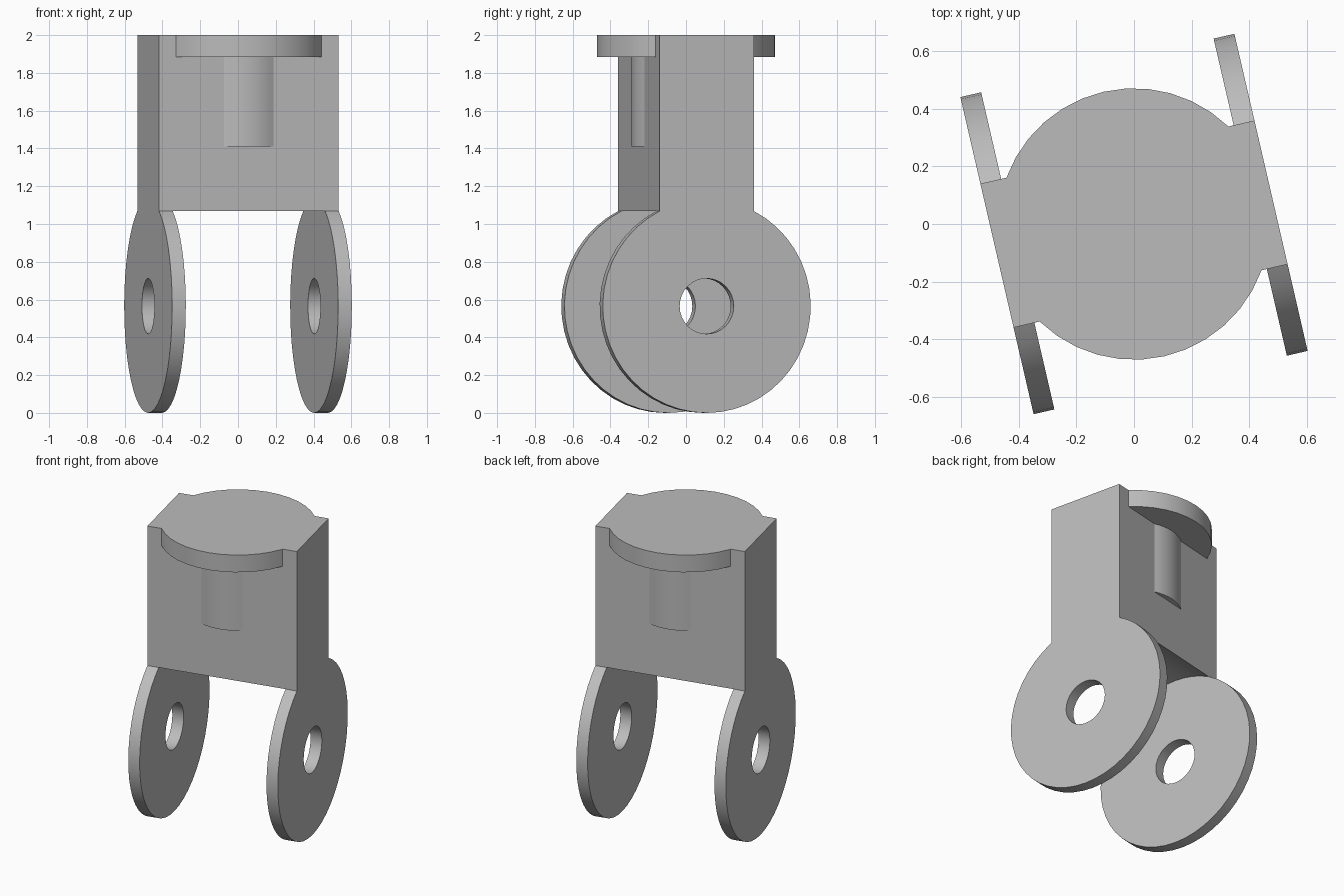
import bpy, bmesh, math

if "Cube" in bpy.data.objects:
    bpy.data.objects.remove(bpy.data.objects["Cube"], do_unlink=True)

TURN = math.radians(13)       # whole bracket is turned about z
HALF_W, HALF_D = 0.488, 0.256
CHEEK_IN = 0.414              # inner side of the cheeks
TOP, PIVOT_Z, LUG_R, HOLE_R = 2.0, 0.565, 0.565, 0.147

grey = bpy.data.materials.new("plain grey")
grey.use_nodes = True
colour = (0.5, 0.5, 0.5, 1)
grey.diffuse_color = colour
grey.node_tree.nodes["Principled BSDF"].inputs["Base Color"].default_value = colour


def arc(radius, start, end, steps, cy=0.0):
    """Points along an arc, angles in radians."""
    angles = [start + (end - start) * i / steps for i in range(steps + 1)]
    return [(radius * math.cos(a), cy + radius * math.sin(a)) for a in angles]


def prism(name, loops, low, high, axis):
    """Solid from closed outlines (outer first, then holes) between low and high."""
    bm = bmesh.new()

    def place(p, d):
        return (d, p[0], p[1]) if axis == "x" else (p[0], p[1], d)

    caps = [[], []]
    for loop in loops:
        rings = [[bm.verts.new(place(p, d)) for p in loop] for d in (low, high)]
        n = len(loop)
        for i in range(n):
            j = (i + 1) % n
            bm.faces.new((rings[0][i], rings[0][j], rings[1][j], rings[1][i]))
            for cap, ring in zip(caps, rings):
                cap.append(bm.edges.get((ring[i], ring[j])))
    for cap in caps:
        bmesh.ops.triangle_fill(bm, edges=cap, use_beauty=True)
    bmesh.ops.recalc_face_normals(bm, faces=bm.faces[:])
    mesh = bpy.data.meshes.new(name)
    bm.to_mesh(mesh)
    bm.free()
    mesh.materials.append(grey)
    obj = bpy.data.objects.new(name, mesh)
    bpy.context.collection.objects.link(obj)
    obj.rotation_euler.z = TURN
    bpy.ops.object.select_all(action="DESELECT")
    obj.select_set(True)
    bpy.context.view_layer.objects.active = obj
    bpy.ops.object.shade_smooth_by_angle(angle=math.radians(30))
    return obj


# Central block with a hollow underside concentric with the pivot
up = math.pi / 2
spread = math.asin(HALF_D / LUG_R)
hollow = arc(LUG_R, up + spread, up - spread, 8, PIVOT_Z)
shoulders = [(HALF_D, TOP), (-HALF_D, TOP)]
prism("central_block", [hollow + shoulders], -CHEEK_IN, CHEEK_IN, "x")

# Side cheeks ending in round lugs with pin holes
lug = arc(LUG_R, up - spread, up + spread - 2 * math.pi, 40, PIVOT_Z)
pin_hole = arc(HOLE_R, 0, 2 * math.pi, 32, PIVOT_Z)[:-1]
prism("left_cheek", [lug + shoulders[::-1], pin_hole], CHEEK_IN, HALF_W, "x")
prism("right_cheek", [lug + shoulders[::-1], pin_hole], -HALF_W, -CHEEK_IN, "x")

# Curved lips of the top flange and shallow bosses, on front and back
for side, middle in (("front", -up), ("back", up)):
    for part, radius, low, high, steps in (("flange_lip", 0.471, 1.885, TOP, 12),
                                           ("boss", 0.289, 1.41, 1.885, 8)):
        half = math.acos(HALF_D / radius)
        outline = arc(radius, middle - half, middle + half, steps)
        prism(side + "_" + part, [outline], low, high, "z")
